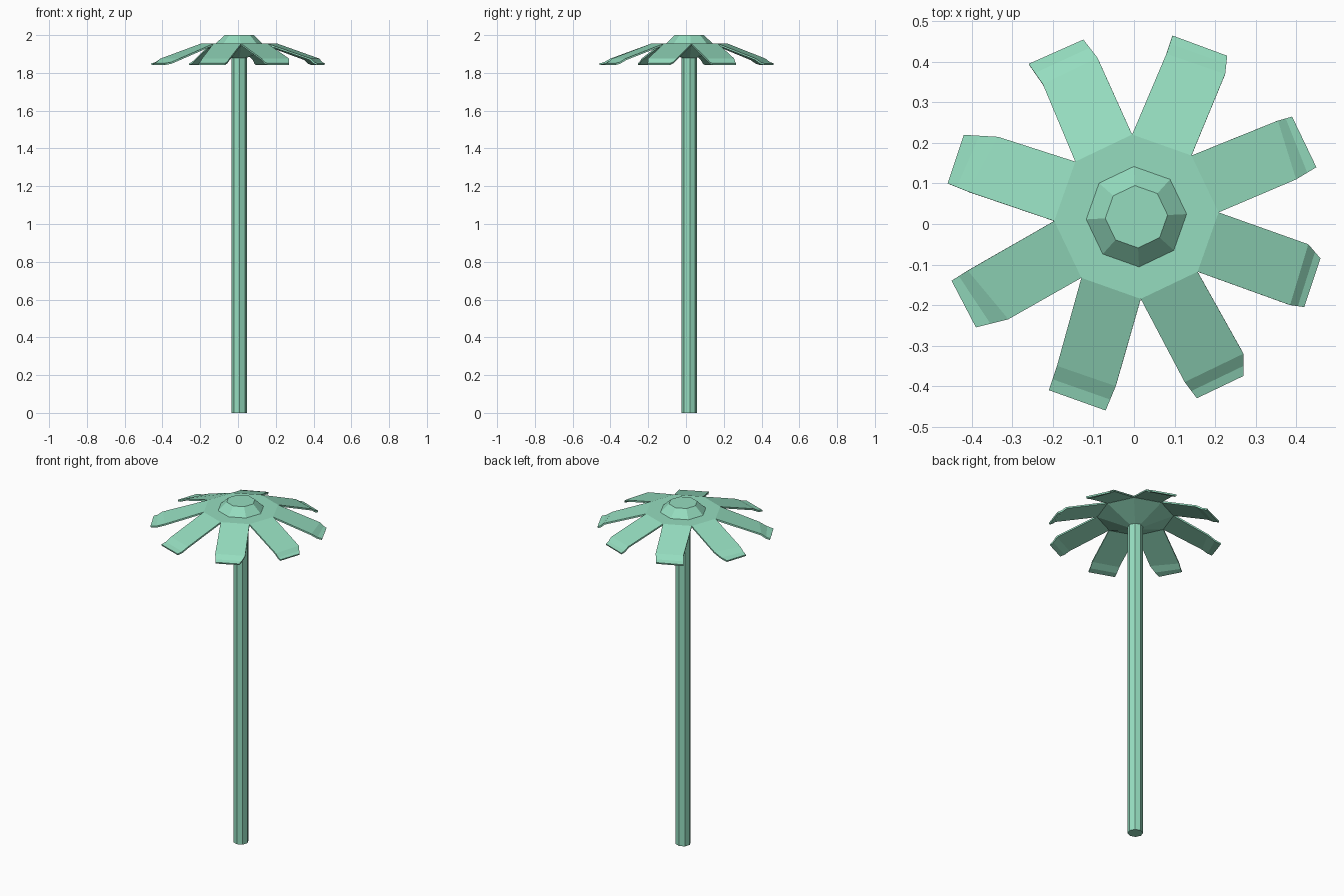
import bpy
import bmesh
from math import cos, sin, radians
from mathutils import Vector

SIDES = 8
TURN = radians(3)
CENTRE = Vector((0.006, 0.018, 0))

cube = bpy.data.objects.get("Cube")
if cube:
    bpy.data.objects.remove(cube, do_unlink=True)

mint = bpy.data.materials.new("mint_green")
mint.use_nodes = True
colour = (0.30, 0.72, 0.52, 1)
mint.diffuse_color = colour
mint.node_tree.nodes["Principled BSDF"].inputs["Base Color"].default_value = colour


def finish(bm, name):
    bmesh.ops.recalc_face_normals(bm, faces=bm.faces)
    mesh = bpy.data.meshes.new(name)
    bm.to_mesh(mesh)
    bm.free()
    mesh.materials.append(mint)
    obj = bpy.data.objects.new(name, mesh)
    bpy.context.collection.objects.link(obj)
    return obj


def ring_point(index, radius, height):
    angle = TURN + radians(360 / SIDES) * index
    return CENTRE + Vector((radius * cos(angle), radius * sin(angle), height))


def turned(name, profile):
    """Closed faceted solid from (radius, height) pairs, bottom to top."""
    bm = bmesh.new()
    rings = [[bm.verts.new(ring_point(i, r, z)) for i in range(SIDES)] for r, z in profile]
    for low, high in zip(rings, rings[1:]):
        for i in range(SIDES):
            j = (i + 1) % SIDES
            bm.faces.new((low[i], low[j], high[j], high[i]))
    bm.faces.new(rings[0])
    bm.faces.new(rings[-1])
    return finish(bm, name)


# Stem, flared flower head and raised centre
HEAD_RADIUS, HEAD_TOP = 0.203, 1.955
turned("stem", [(0.041, 0), (0.041, 1.89)])
turned("flower_head", [(0.041, 1.88), (HEAD_RADIUS, HEAD_TOP - 0.01), (HEAD_RADIUS, HEAD_TOP)])
turned("flower_centre", [(0.124, HEAD_TOP - 0.005), (0.124, HEAD_TOP), (0.077, 2.0)])


def petal(index, fold_right, fold_left, tip_right, tip_left):
    """Sloping strip from one side of the head, with a bent lip at its end."""
    right = [ring_point(index, HEAD_RADIUS, HEAD_TOP)]
    left = [ring_point(index + 1, HEAD_RADIUS, HEAD_TOP)]
    for side, fold, tip in ((right, fold_right, tip_right), (left, fold_left, tip_left)):
        fold, tip = Vector(fold), Vector(tip)
        side.append(fold.to_3d() + Vector((0, 0, 1.876)))
        side.append(fold.lerp(tip, 0.55).to_3d() + Vector((0, 0, 1.857)))
        side.append(tip.to_3d() + Vector((0, 0, 1.85)))
    bm = bmesh.new()
    rows = [(bm.verts.new(a), bm.verts.new(b)) for a, b in zip(right, left)]
    for (a, b), (c, d) in zip(rows, rows[1:]):
        bm.faces.new((a, c, d, b))
    obj = finish(bm, f"petal_{index + 1}")
    # Keep the sheet facing up so that its thickness grows downwards
    if obj.data.polygons[0].normal.z < 0:
        obj.data.flip_normals()
    solid = obj.modifiers.new("thickness", "SOLIDIFY")
    solid.thickness = 0.009
    solid.offset = -1


# Slightly uneven petals: fold right, fold left, tip right, tip left
petals = [
    ((.40, .11), (.355, .255), (.45, .14), (.39, .265)),
    ((.08, .42), (.225, .37), (.095, .465), (.23, .415))[1::-1] + ((.23, .415), (.095, .465)),
    ((-.09, .41), (-.225, .345), (-.125, .455), (-.26, .395)),
    ((-.335, .215), (-.41, .08), (-.42, .22), (-.46, .10)),
    ((-.41, -.115), (-.31, -.235), (-.45, -.14), (-.39, -.255)),
    ((-.19, -.35), (-.045, -.40), (-.21, -.41), (-.07, -.46)),
    ((.125, -.39), (.27, -.32), (.155, -.43), (.27, -.375)),
    ((.385, -.20), (.43, -.05), (.42, -.205), (.46, -.085)),
]
for number, corners in enumerate(petals):
    petal(number, *corners)
